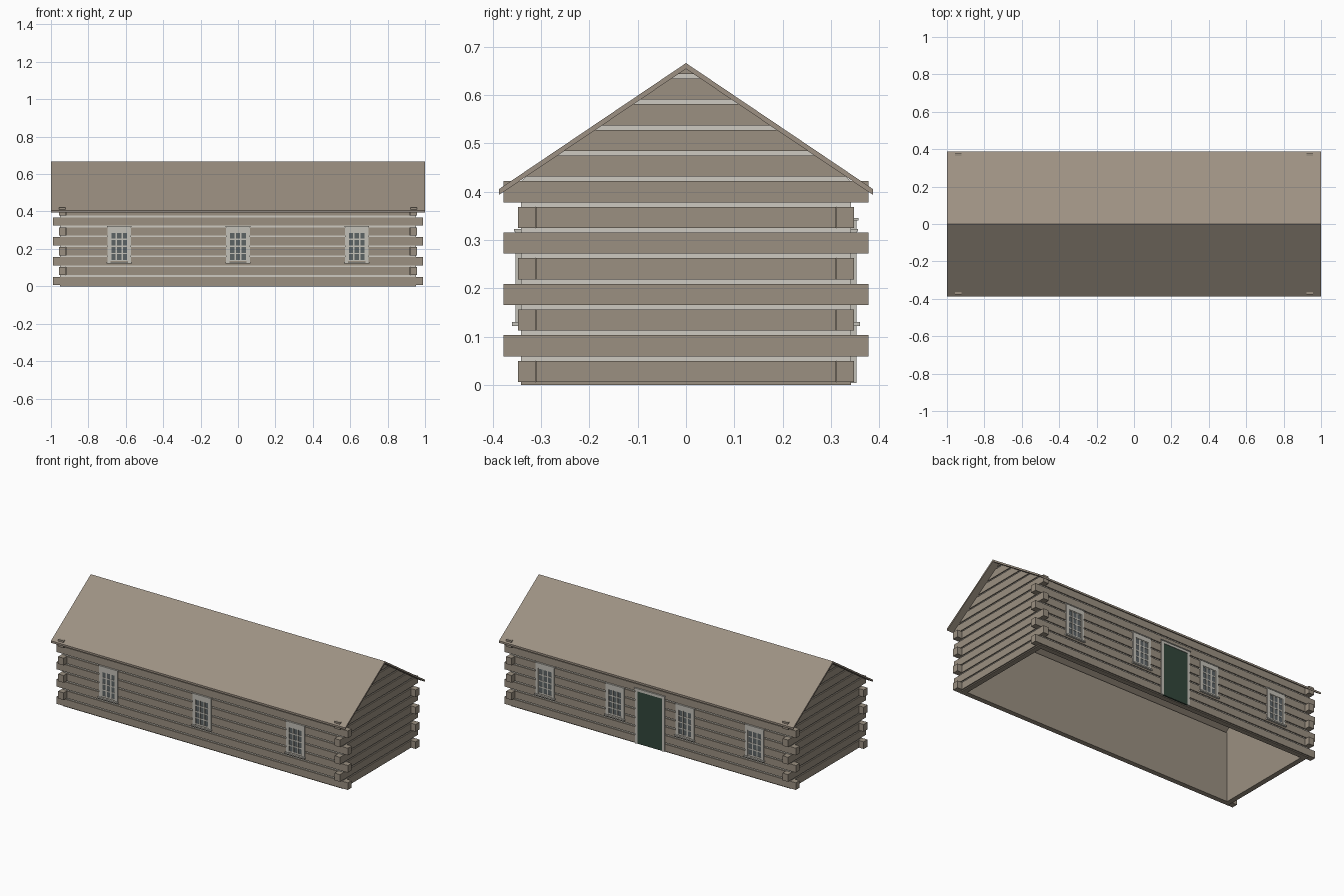
import bpy, bmesh

if "Cube" in bpy.data.objects:
    bpy.data.objects.remove(bpy.data.objects["Cube"])


def material(name, rgb):
    lin = [((c / 255 + 0.055) / 1.055) ** 2.4 for c in rgb] + [1]
    m = bpy.data.materials.new(name)
    m.use_nodes = True
    m.diffuse_color = lin
    m.node_tree.nodes["Principled BSDF"].inputs["Base Color"].default_value = lin
    return m


LOG = material("log brown", (155, 144, 129))
ROOF = material("roof brown", (157, 145, 131))
CHINK = material("chinking pale", (206, 202, 193))
TRIM = material("trim grey", (196, 193, 184))
GLASS = material("glass grey", (92, 99, 101))
DOOR = material("door green", (50, 70, 59))


class Part:
    """Collects solids into one object."""
    def __init__(self, name, mat):
        self.name, self.mat, self.bm = name, mat, bmesh.new()

    def prism(self, x0, x1, profile):
        # (y, z) profile extruded along x
        bm = self.bm
        a = [bm.verts.new((x0, y, z)) for y, z in profile]
        b = [bm.verts.new((x1, y, z)) for y, z in profile]
        bm.faces.new(a)
        bm.faces.new(b[::-1])
        n = len(a)
        for i in range(n):
            j = (i + 1) % n
            bm.faces.new((a[j], a[i], b[i], b[j]))

    def box(self, x0, x1, y0, y1, z0, z1):
        self.prism(x0, x1, [(y0, z0), (y1, z0), (y1, z1), (y0, z1)])

    def done(self):
        bmesh.ops.recalc_face_normals(self.bm, faces=self.bm.faces)
        me = bpy.data.meshes.new(self.name)
        self.bm.to_mesh(me)
        self.bm.free()
        me.materials.append(self.mat)
        bpy.context.collection.objects.link(bpy.data.objects.new(self.name, me))


# Main dimensions
PITCH, LOG_H, BASE = 0.0531, 0.044, 0.006
YI, YC, YO = 0.31, 0.341, 0.348      # long wall: inside, chinking, log face
XI, XC, XO = 0.92, 0.951, 0.958      # gable wall: inside, chinking, log face
APEX, SLOPE = 0.654, 0.674


def gable_half(z, limit):
    return min(limit, max(0.0, (APEX - z) / SLOPE))


def gable_slice(part, x0, x1, z0, z1, limit):
    z1 = min(z1, APEX)
    w0, w1 = gable_half(z0, limit), gable_half(z1, limit)
    top = [(w1, z1), (-w1, z1)] if w1 > 0.001 else [(0, z1)]
    part.prism(x0, x1, [(-w0, z0), (w0, z0)] + top)


# Long walls: logs run past the corners on every other course
for side, name in ((-1, "front"), (1, "back")):
    logs = Part(name + "_wall_logs", LOG)
    chink = Part(name + "_wall_chinking", CHINK)
    y = lambda a, b: sorted((side * a, side * b))
    logs.box(-XI, XI, *y(YI, YI + 0.012), 0, 0.43)
    logs.box(-XC, XC, *y(YI, YC), 0, BASE)
    for k in range(8):
        z = BASE + k * PITCH
        end = 0.99 if k % 2 == 0 else XI
        logs.box(-end, end, *y(YI + 0.001, YO), z, z + LOG_H)
        if k < 7:
            chink.box(-XC, XC, *y(YI + 0.01, YC), z + LOG_H, z + PITCH)
    logs.done()
    chink.done()

# Gable walls: courses narrow under the roof
for side, name in ((-1, "right"), (1, "left")):
    logs = Part(name + "_gable_logs", LOG)
    chink = Part(name + "_gable_chinking", CHINK)
    x = lambda a, b: sorted((side * a, side * b))
    lining = x(XI, XI + 0.012)
    logs.box(*lining, -YI, YI, 0, APEX - SLOPE * YI)
    gable_slice(logs, *lining, APEX - SLOPE * YI, APEX, YI)
    logs.box(*x(XI, XC), -YC, YC, 0, BASE)
    for k in range(13):
        z = BASE + k * PITCH
        body = x(XI + 0.001, XO)
        if k < 8:
            end = 0.378 if k % 2 else YI
            logs.box(*body, -end, end, z, z + LOG_H)
        else:
            gable_slice(logs, *body, z, z + LOG_H, YO)
        if k < 12:
            gable_slice(chink, *x(XI + 0.01, XC), z + LOG_H, z + PITCH, YC)
    logs.done()
    chink.done()

# Roof: one folded sheet
roof = Part("roof", ROOF)
EAVE = 0.387
drop = SLOPE * EAVE
roof.prism(-1, 1, [(-EAVE, 0.666 - drop), (0, 0.666), (EAVE, 0.666 - drop),
                   (EAVE, APEX - drop), (0, APEX), (-EAVE, APEX - drop)])
roof.done()


# Windows: panes, glazing bars, casing, sill and cap
def window(name, cx, side):
    glass = Part(name + "_glass", GLASS)
    trim = Part(name + "_frame", TRIM)

    def put(part, x0, x1, z0, z1, depth):
        part.box(cx + x0, cx + x1, *sorted((side * 0.34, side * depth)), z0, z1)

    hw, z0, z1 = 0.046, 0.138, 0.289
    put(glass, -hw, hw, z0, z1, 0.3487)
    for i in range(4):
        x = -hw + i * 2 * hw / 3
        put(trim, x - 0.004, x + 0.004, z0, z1, 0.3505)
    for i in range(5):
        z = z0 + i * (z1 - z0) / 4
        put(trim, -hw, hw, z - 0.0035, z + 0.0035, 0.3503)
    for s in (-1, 1):
        put(trim, *sorted((s * hw, s * 0.063)), 0.13, 0.32, 0.353)
    put(trim, -hw, hw, z1, 0.32, 0.3528)
    put(trim, -0.068, 0.068, 0.122, 0.13, 0.36)
    put(trim, -0.066, 0.066, 0.317, 0.323, 0.356)
    glass.done()
    trim.done()


for i, cx in enumerate((-0.635, 0, 0.635)):
    window(f"front_window_{i + 1}", cx, -1)
for i, cx in enumerate((-0.712, -0.238, 0.238, 0.712)):
    window(f"back_window_{i + 1}", cx, 1)

# Back door with casing
door = Part("back_door", DOOR)
door.box(-0.084, 0.084, 0.34, 0.35, 0.004, 0.326)
door.done()
casing = Part("door_casing", TRIM)
for s in (-1, 1):
    casing.box(*sorted((s * 0.084, s * 0.1)), 0.34, 0.353, 0.004, 0.34)
casing.box(-0.084, 0.084, 0.34, 0.353, 0.326, 0.34)
casing.box(-0.104, 0.104, 0.34, 0.357, 0.34, 0.345)
casing.done()
